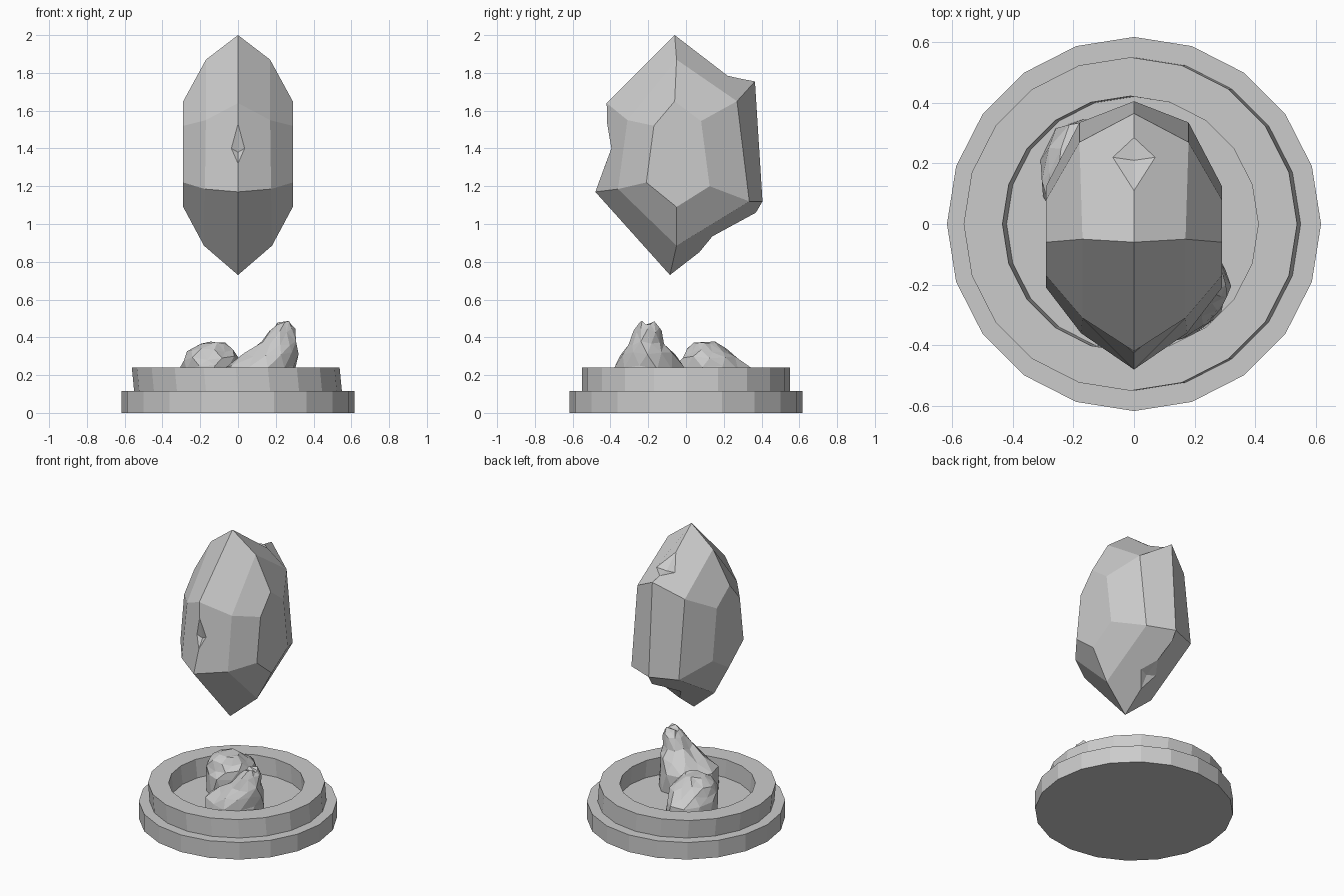
import bpy, bmesh, math, random
from mathutils import Vector

if "Cube" in bpy.data.objects:
    bpy.data.objects.remove(bpy.data.objects["Cube"])

random.seed(4)


def make_object(name, verts, faces):
    bm = bmesh.new()
    vs = [bm.verts.new(v) for v in verts]
    for f in faces:
        bm.faces.new([vs[i] for i in f])
    bmesh.ops.recalc_face_normals(bm, faces=bm.faces)
    mesh = bpy.data.meshes.new(name)
    bm.to_mesh(mesh)
    bm.free()
    obj = bpy.data.objects.new(name, mesh)
    bpy.context.collection.objects.link(obj)
    return obj


def circle(r, z, n=20, dx=0):
    return [(r * math.cos(math.tau * i / n) + dx, r * math.sin(math.tau * i / n), z)
            for i in range(n)]


def loft(name, rings, closed=False):
    """Skin a stack of rings; capped unless the stack closes on itself."""
    n, m = len(rings[0]), len(rings)
    verts = [v for r in rings for v in r]
    faces = []
    for j in range(m if closed else m - 1):
        k = (j + 1) % m
        faces += [(j * n + i, j * n + (i + 1) % n, k * n + (i + 1) % n, k * n + i)
                  for i in range(n)]
    if not closed:
        faces += [tuple(range(n)), tuple(range((m - 1) * n, m * n))]
    return make_object(name, verts, faces)


# Stepped round base: solid disc and a slightly skewed rim around a shallow bowl
loft("base_disc", [circle(0.617, 0), circle(0.617, 0.117)])
loft("base_rim", [circle(0.55, 0.115), circle(0.55, 0.24, dx=-0.012),
                  circle(0.422, 0.24, dx=-0.012), circle(0.42, 0.115)], closed=True)


# Rough rocks in the bowl: layers are (z, x min, x max, y min, y max)
def rock(name, layers, n=11):
    rings = []
    for k, (z, x0, x1, y0, y1) in enumerate(layers):
        ring = []
        for i in range(n):
            a = math.tau * (i + 0.5 * (k % 2)) / n
            s = random.uniform(0.9, 1.06)
            ring.append(((x0 + x1) / 2 + (x1 - x0) / 2 * math.cos(a) * s,
                         (y0 + y1) / 2 + (y1 - y0) / 2 * math.sin(a) * s,
                         z + (random.uniform(-0.014, 0.012) if k else 0)))
        rings.append(ring)
    obj = loft(name, rings)
    tri = obj.modifiers.new("facets", 'TRIANGULATE')
    tri.min_vertices = 4
    return obj


rock("tall_rock", [(0.117, -0.07, 0.32, -0.39, 0.0),
                   (0.24, -0.06, 0.32, -0.38, -0.02),
                   (0.31, 0.02, 0.315, -0.35, -0.06),
                   (0.37, 0.11, 0.31, -0.31, -0.11),
                   (0.44, 0.165, 0.30, -0.275, -0.13),
                   (0.475, 0.20, 0.285, -0.245, -0.155)])
rock("low_rock", [(0.117, -0.31, 0.02, -0.06, 0.36),
                  (0.24, -0.30, 0.01, -0.05, 0.335),
                  (0.29, -0.285, 0.0, -0.03, 0.28),
                  (0.335, -0.265, -0.02, 0.0, 0.22),
                  (0.37, -0.20, -0.07, 0.03, 0.16)])

# Floating crystal, half built and mirrored
ridge = [(0, -0.06, 2.0), (0, -0.42, 1.64), (0, -0.48, 1.17),
         (0, -0.085, 0.73), (0, 0.405, 1.12), (0, 0.365, 1.755)]
ring = [(0.17, -0.05, 1.87), (0.17, -0.31, 1.55), (0.175, -0.36, 1.185),
        (0.18, -0.05, 0.885), (0.18, 0.335, 1.12), (0.18, 0.27, 1.65)]
side = [(0.29, -0.06, 1.65), (0.29, -0.17, 1.52), (0.29, -0.21, 1.22),
        (0.29, -0.05, 1.09), (0.29, 0.125, 1.2), (0.29, 0.08, 1.545)]
# Chips along the ridge: start, side corner, end, deepest point
chips = {1: [(0, -0.417, 1.53), (0.035, -0.395, 1.40), (0, -0.425, 1.32), (0, -0.385, 1.38)],
         3: [(0, 0.07, 0.85), (0.06, 0.14, 0.935), (0, 0.23, 0.985), (0, 0.12, 0.925)],
         5: [(0, 0.285, 1.77), (0.07, 0.22, 1.785), (0, 0.11, 1.865), (0, 0.21, 1.775)]}
verts = ridge + ring + side
faces = [tuple(range(12, 18))]
for i in range(6):
    j = (i + 1) % 6
    faces.append((6 + i, 6 + j, 12 + j, 12 + i))
    edge = []
    if i in chips:
        c = len(verts)
        verts += chips[i]
        edge = [c, c + 1, c + 2]
        faces += [(c, c + 1, c + 3), (c + 1, c + 2, c + 3)]
    if i == 3:
        edge.append(len(verts))
        verts.append((0, 0.37, 1.06))
    faces.append(tuple([i] + edge + [j, 6 + j, 6 + i]))
crystal = make_object("crystal", verts, faces)
# Make sure the open half faces outward before mirroring
if crystal.data.polygons[0].normal.x < 0:
    crystal.data.flip_normals()
mirror = crystal.modifiers.new("mirror", 'MIRROR')
mirror.use_axis[0] = True
mirror.merge_threshold = 0.001
